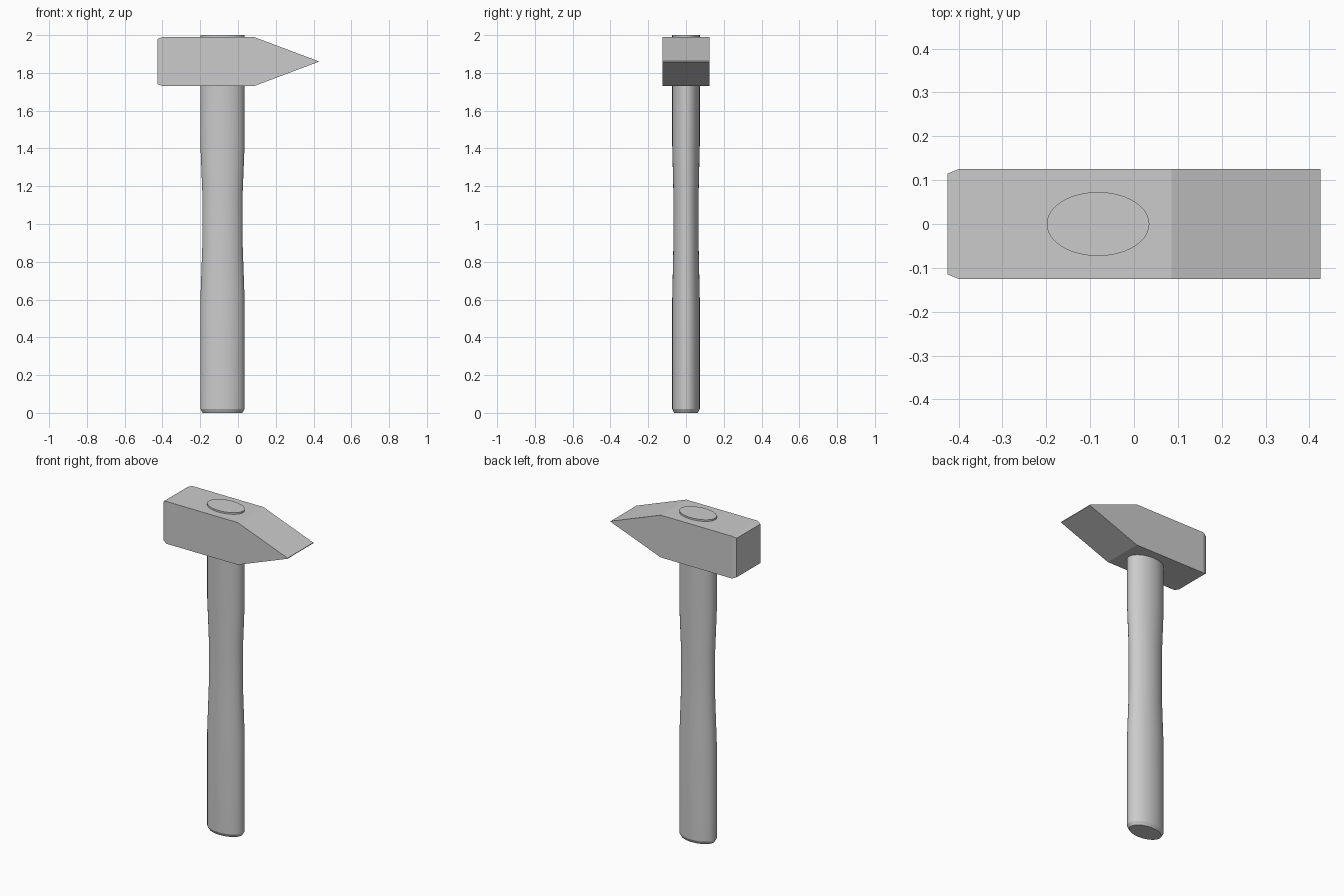
import bpy, bmesh, math

if "Cube" in bpy.data.objects:
    bpy.data.objects.remove(bpy.data.objects["Cube"])

HEAD_Z = 1.86      # height of the head's centre line
HANDLE_X = -0.082  # handle axis, behind the wedge


def loft(name, rings):
    """Skin a closed solid over rings with equal point counts."""
    bm = bmesh.new()
    loops = [[bm.verts.new(p) for p in ring] for ring in rings]
    n = len(loops[0])
    for a, b in zip(loops, loops[1:]):
        for i in range(n):
            j = (i + 1) % n
            bm.faces.new((a[i], a[j], b[j], b[i]))
    bm.faces.new(loops[0][::-1])
    bm.faces.new(loops[-1])
    bmesh.ops.remove_doubles(bm, verts=bm.verts, dist=1e-5)
    bmesh.ops.recalc_face_normals(bm, faces=bm.faces)
    mesh = bpy.data.meshes.new(name)
    bm.to_mesh(mesh)
    bm.free()
    obj = bpy.data.objects.new(name, mesh)
    bpy.context.collection.objects.link(obj)
    return obj


def rect(x, hy, hz):
    return [(x, sy * hy, HEAD_Z + sz * hz)
            for sy, sz in ((-1, -1), (1, -1), (1, 1), (-1, 1))]


def ellipse(z, rx, ry, n=48):
    return [(HANDLE_X + rx * math.cos(math.tau * i / n),
             ry * math.sin(math.tau * i / n), z) for i in range(n)]


# Head: bevelled striking face, square body, wedge-shaped peen
body = [(-0.425, 0.115, 0.12), (-0.40, 0.125, 0.13), (0.085, 0.125, 0.13)]
bm_head = loft("hammer_head", [rect(*s) for s in body] + [rect(0.425, 0.125, 0.002)])

# Handle: oval section with a slim waist, chamfered foot, end showing through the head
profile = [(0.0, 0.105, 0.063), (0.02, 0.117, 0.073), (0.60, 0.117, 0.073),
           (0.88, 0.107, 0.067), (1.17, 0.107, 0.067), (1.42, 0.117, 0.073),
           (2.0, 0.117, 0.073)]
handle = loft("handle", [ellipse(*p) for p in profile])
bpy.context.view_layer.objects.active = handle
handle.select_set(True)
bpy.ops.object.shade_smooth_by_angle(angle=math.radians(25))
